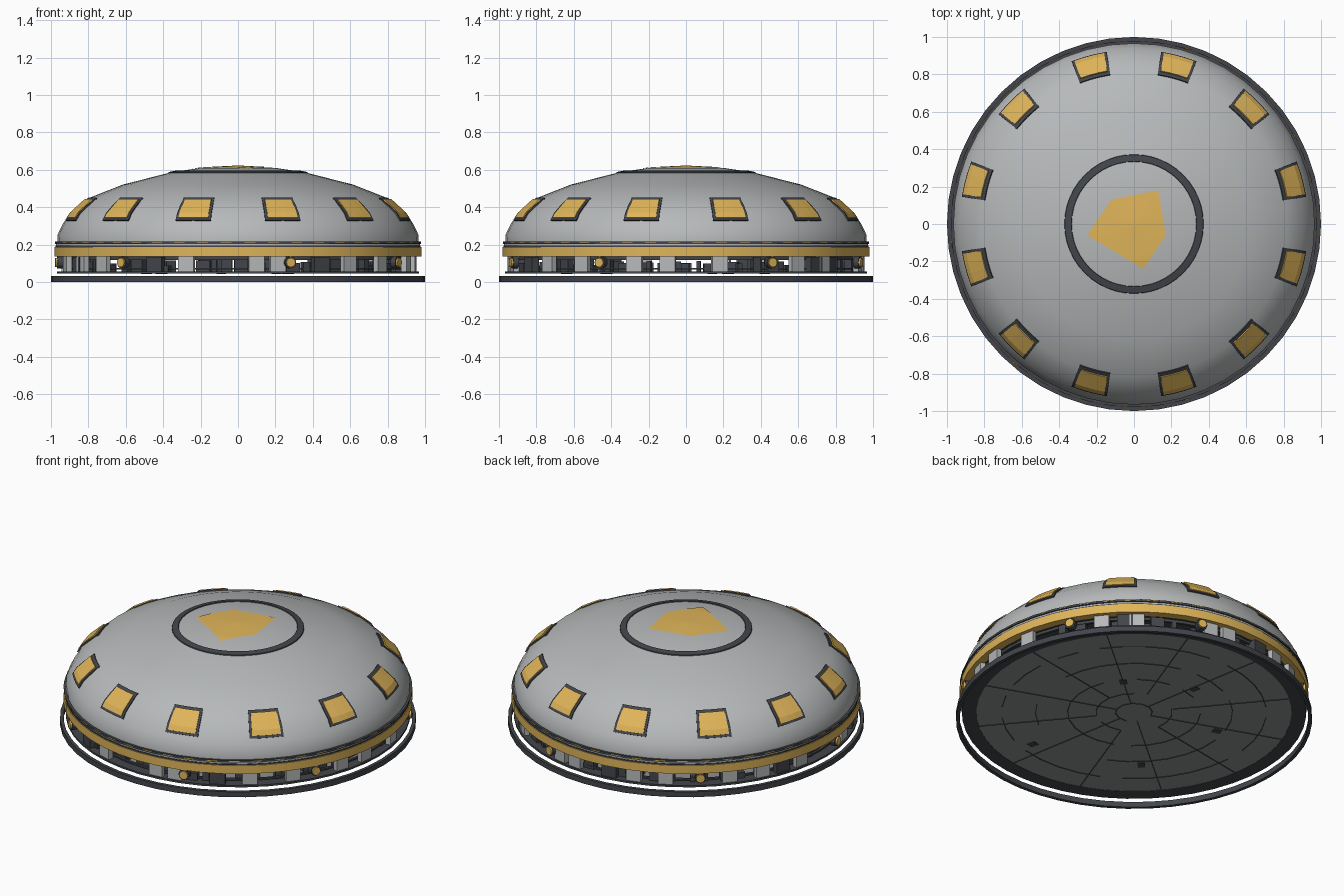
import bpy, bmesh, math, random
from mathutils import Matrix

cube = bpy.data.objects.get("Cube")
if cube:
    bpy.data.objects.remove(cube)
random.seed(4)
SEG = 48


def material(name, rgb):
    m = bpy.data.materials.new(name)
    m.use_nodes = True
    m.diffuse_color = (*rgb, 1)
    bsdf = next(n for n in m.node_tree.nodes if n.type == 'BSDF_PRINCIPLED')
    bsdf.inputs["Base Color"].default_value = (*rgb, 1)
    return m


grey = material("light grey", (0.47, 0.485, 0.49))
yellow = material("warm yellow", (0.74, 0.46, 0.1))
dark = material("dark slate", (0.055, 0.06, 0.07))
floor_grey = material("floor grey", (0.27, 0.275, 0.285))


def finish(name, bm, mat, smooth=False):
    bmesh.ops.recalc_face_normals(bm, faces=bm.faces)
    me = bpy.data.meshes.new(name)
    bm.to_mesh(me)
    bm.free()
    me.materials.append(mat)
    ob = bpy.data.objects.new(name, me)
    bpy.context.collection.objects.link(ob)
    if smooth:
        bpy.ops.object.select_all(action='DESELECT')
        ob.select_set(True)
        bpy.context.view_layer.objects.active = ob
        bpy.ops.object.shade_smooth_by_angle(angle=math.radians(35))
    return ob


def lathe(name, profile, mat, closed=True):
    """Spin an (r, z) profile around the z axis."""
    bm = bmesh.new()
    vs = [bm.verts.new((r, 0, z)) for r, z in profile]
    edges = [bm.edges.new(p) for p in zip(vs, vs[1:])]
    if closed:
        edges.append(bm.edges.new((vs[-1], vs[0])))
    bmesh.ops.spin(bm, geom=vs + edges, cent=(0, 0, 0), axis=(0, 0, 1),
                   angle=math.tau, steps=SEG, use_merge=True)
    bmesh.ops.remove_doubles(bm, verts=bm.verts, dist=0.0001)
    return finish(name, bm, mat, smooth=True)


def band(name, r0, r1, z0, z1, mat):
    return lathe(name, [(r0, z0), (r1, z0), (r1, z1), (r0, z1)], mat)


def add_box(bm, angle, r, z, size):
    """Box facing outward; size is radial, tangential, vertical."""
    m = (Matrix.Rotation(math.radians(angle), 4, 'Z') @ Matrix.Translation((r, 0, z))
         @ Matrix.Diagonal((*size, 1)))
    bmesh.ops.create_cube(bm, size=1, matrix=m)


# Dome shell
DOME = [(0.965, 0.2), (0.966, 0.25), (0.94, 0.305), (0.903, 0.365), (0.82, 0.44),
        (0.615, 0.521), (0.355, 0.587), (0.2, 0.61), (0, 0.62)]


def dome_r(z):
    for (r0, z0), (r1, z1) in zip(DOME, DOME[1:]):
        if z0 <= z <= z1:
            return r0 + (r1 - r0) * (z - z0) / (z1 - z0)


def dome_z(r):
    for (r0, z0), (r1, z1) in zip(DOME[1:], DOME[2:]):
        if r1 <= r <= r0:
            return z0 + (z1 - z0) * (r0 - r) / (r0 - r1)


lathe("dome", DOME, grey, closed=False)


# Windows: a dark frame plate with a yellow pane on top
def window_plates(name, half, z0, z1, lift, mat):
    bm = bmesh.new()
    for k in range(12):
        grid = []
        for z in (z0, 0.365, 0.4, z1):
            r = dome_r(z) + lift * 0.7
            row = []
            for t in (-1, -0.33, 0.33, 1):
                a = math.radians(15 + 30 * k + half * t)
                row.append(bm.verts.new((r * math.cos(a), r * math.sin(a), z + lift * 0.7)))
            grid.append(row)
        for lo, hi in zip(grid, grid[1:]):
            for i in range(3):
                bm.faces.new((lo[i], lo[i + 1], hi[i + 1], hi[i]))
    ob = finish(name, bm, mat)
    mod = ob.modifiers.new("thickness", 'SOLIDIFY')
    mod.thickness = 0.007
    mod.offset = -1


window_plates("window_frames", 6.0, 0.326, 0.446, 0.007, dark)
window_plates("window_panes", 5.1, 0.337, 0.437, 0.011, yellow)

# Roof ring and plain roof patch
lathe("roof_ring", [(0.372, dome_z(0.372)), (0.37, dome_z(0.37) + 0.005),
                    (0.335, dome_z(0.335) + 0.005), (0.333, dome_z(0.333))], dark)
bm = bmesh.new()
outline = [(-0.25, -0.06), (-0.12, 0.13), (0.13, 0.18), (0.17, -0.06), (0.05, -0.24)]
bm.faces.new([bm.verts.new((x, y, 0)) for x, y in outline])
bmesh.ops.poke(bm, faces=bm.faces)
bmesh.ops.subdivide_edges(bm, edges=bm.edges, cuts=7, use_grid_fill=True)
for v in bm.verts:
    v.co.z = dome_z(v.co.xy.length) + 0.003
finish("roof_patch", bm, yellow, smooth=True)

# Rim bands under the dome
band("yellow_band", 0.93, 0.98, 0.135, 0.186, yellow)
band("lower_trim", 0.93, 0.975, 0.186, 0.194, dark)
band("grey_band", 0.93, 0.972, 0.194, 0.204, grey)
band("upper_trim", 0.93, 0.979, 0.204, 0.217, dark)
# Thin dashes on the outer face of the upper trim, one per facet
bm = bmesh.new()
for k in range(SEG):
    add_box(bm, (k + 0.5) * 360 / SEG, 0.976, 0.212, (0.006, 0.06, 0.004))
finish("trim_dashes", bm, yellow)
lathe("ceiling", [(0, 0.14), (0.95, 0.14)], dark, closed=False)

# Floor and separate ground ring
lathe("floor", [(0, 0.048), (0.89, 0.048), (0.89, 0.056), (0, 0.056)], floor_grey, closed=False)
band("floor_border", 0.885, 0.967, 0.046, 0.057, dark)
band("ground_ring", 0.98, 1.0, 0, 0.033, dark)

# Underside seams: broken circles and radial lines
bm = bmesh.new()
for r, count in ((0.1, 12), (0.21, 18), (0.37, 24), (0.55, 30), (0.74, 36)):
    step = 360 / count
    for k in range(count):
        if random.random() < 0.65:
            add_box(bm, k * step, r, 0.047, (0.005, r * math.radians(step), 0.004))
for k in range(12):
    start = 0.1 if k % 2 else 0.22
    length = 0.88 - start
    add_box(bm, k * 30 + 10, start + length / 2, 0.047, (length, 0.005, 0.004))
for k in range(5):
    add_box(bm, 40 + 62 * k, 0.35 + 0.08 * k, 0.046, (0.05, 0.04, 0.004))
finish("underside_seams", bm, dark)

# Grey posts and wall panels
bm = bmesh.new()
for a in (-152, -140, -107, -84, -77, -51, -36, -17, -6, 11, 39, 51,
          77, 84, 107, 118, 140, 152, 168, 194):
    add_box(bm, a, 0.94, 0.095, (0.03, 0.085, 0.085))
finish("wall_posts", bm, grey)

# Dark machinery and rails behind the posts
bm = bmesh.new()
for a in (-118, -62, 47, 98, 160, 205):
    add_box(bm, a, 0.935, 0.093, (0.04, 0.09, 0.08))
for k in range(60):
    h = random.uniform(0.03, 0.08)
    add_box(bm, k * 6 + random.uniform(-2, 2), random.uniform(0.84, 0.91), 0.056 + h / 2,
            (0.04, random.uniform(0.02, 0.08), h))
finish("machinery", bm, dark)
band("lower_rail", 0.905, 0.92, 0.066, 0.076, dark)
band("upper_rail", 0.905, 0.92, 0.118, 0.135, dark)

# Round lamps in dark housings
for name, radius, r, mat in (("lamp_housings", 0.032, 0.957, dark), ("lamps", 0.025, 0.967, yellow)):
    bm = bmesh.new()
    for a in (28.3, 73.2, 129.8, 186, 230.2, 286.8, 331.7):
        m = (Matrix.Rotation(math.radians(a), 4, 'Z') @ Matrix.Translation((r, 0, 0.104))
             @ Matrix.Rotation(math.pi / 2, 4, 'Y'))
        bmesh.ops.create_cone(bm, cap_ends=True, segments=12, radius1=radius,
                              radius2=radius, depth=0.03, matrix=m)
    finish(name, bm, mat)
